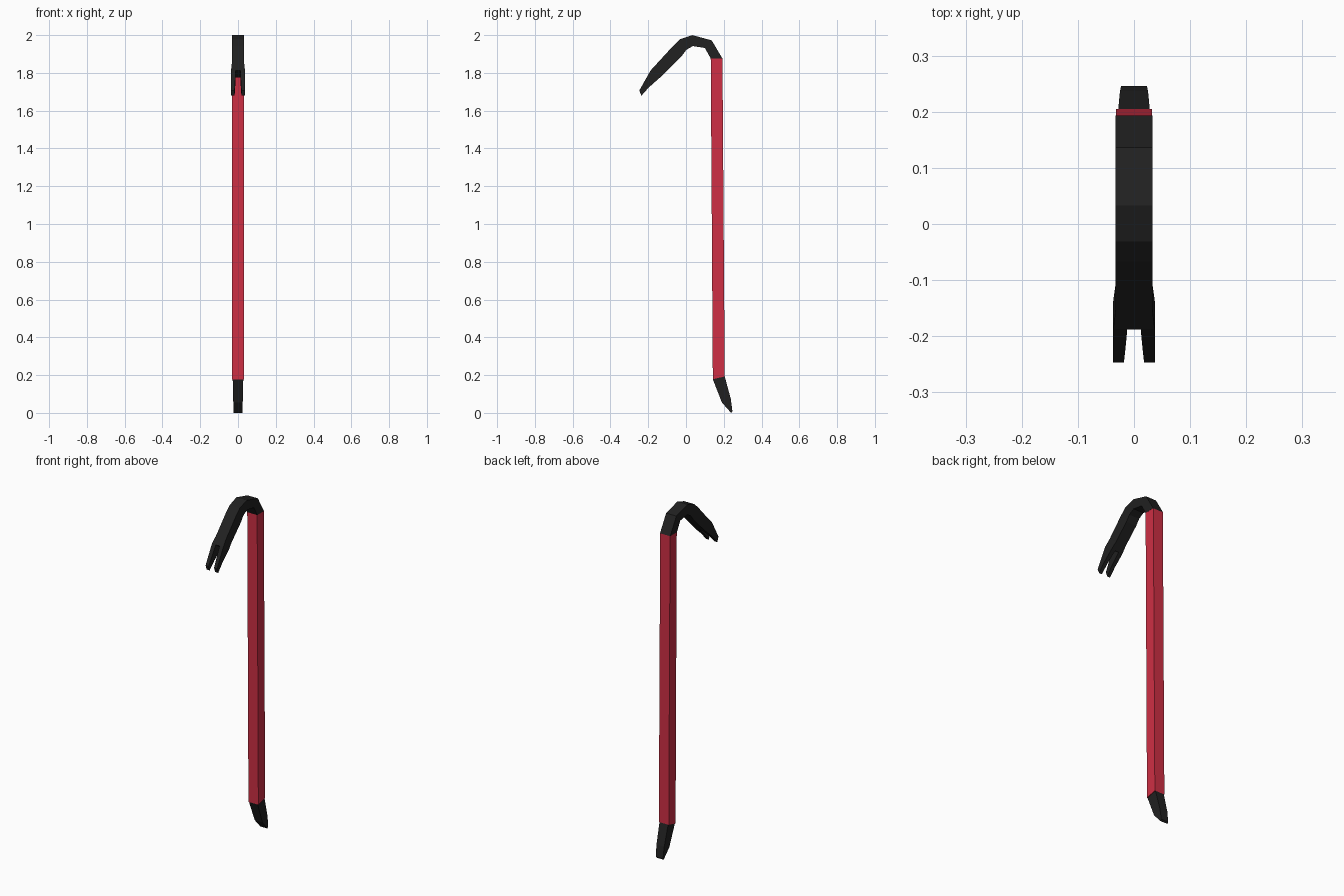
import bpy, bmesh

if "Cube" in bpy.data.objects:
    bpy.data.objects.remove(bpy.data.objects["Cube"])


def material(name, rgb):
    m = bpy.data.materials.new(name)
    m.diffuse_color = (*rgb, 1)
    m.use_nodes = True
    m.node_tree.nodes["Principled BSDF"].inputs["Base Color"].default_value = m.diffuse_color
    return m


RED = material("red paint", (0.62, 0.028, 0.058))
BLACK = material("black steel", (0.015, 0.015, 0.015))


def loft(bm, sections, cap_start=True, cap_end=True):
    """Skin sections (outer yz, inner yz, x min, x max) into a square bar."""
    rings = []
    for (oy, oz), (iy, iz), x0, x1 in sections:
        rings.append([bm.verts.new(c) for c in
                      ((x0, oy, oz), (x1, oy, oz), (x1, iy, iz), (x0, iy, iz))])
    for a, b in zip(rings, rings[1:]):
        for i in range(4):
            j = (i + 1) % 4
            bm.faces.new((a[i], a[j], b[j], b[i]))
    if cap_start:
        bm.faces.new(rings[0][::-1])
    if cap_end:
        bm.faces.new(rings[-1])
    return rings


def finish(bm, name, mat):
    bmesh.ops.remove_doubles(bm, verts=bm.verts, dist=0.0001)
    bmesh.ops.recalc_face_normals(bm, faces=bm.faces)
    me = bpy.data.meshes.new(name)
    bm.to_mesh(me)
    bm.free()
    me.materials.append(mat)
    ob = bpy.data.objects.new(name, me)
    bpy.context.collection.objects.link(ob)
    return ob


def sym(o, i, w):
    return (o, i, -w, w)


# Shaft: long, slightly leaning square bar
bm = bmesh.new()
loft(bm, [sym((0.193, 1.876), (0.131, 1.876), 0.032),
          sym((0.205, 0.193), (0.142, 0.178), 0.032)])
finish(bm, "shaft", RED)

# Hook: curved neck
bm = bmesh.new()
fork = ((-0.188, 1.812), (-0.137, 1.776))
loft(bm, [sym((0.193, 1.876), (0.131, 1.876), 0.033),
          sym((0.136, 1.972), (0.100, 1.932), 0.033),
          sym((0.033, 2.000), (0.036, 1.942), 0.033),
          sym((-0.031, 1.978), (0.002, 1.922), 0.033),
          sym((-0.067, 1.944), (-0.022, 1.890), 0.033),
          sym((-0.155, 1.848), (-0.108, 1.805), 0.033),
          sym(*fork, 0.037)], cap_end=False)

# Hook: the two claw prongs and the floor of the slot between them
starts = []
for s in (-1, 1):
    rings = loft(bm, [(*fork, s * 0.012, s * 0.037),
                      ((-0.220, 1.755), (-0.197, 1.723), s * 0.015, s * 0.037),
                      ((-0.247, 1.707), (-0.236, 1.679), s * 0.018, s * 0.037)],
                 cap_start=False)
    starts.append(rings[0])
l, r = starts
bm.faces.new((l[0], r[0], r[3], l[3]))
finish(bm, "claw_hook", BLACK)

# Foot: bent chisel tip
bm = bmesh.new()
loft(bm, [sym((0.205, 0.193), (0.142, 0.178), 0.028),
          sym((0.237, 0.075), (0.190, 0.055), 0.025),
          sym((0.246, 0.008), (0.239, 0.000), 0.023)])
finish(bm, "chisel_foot", BLACK)
